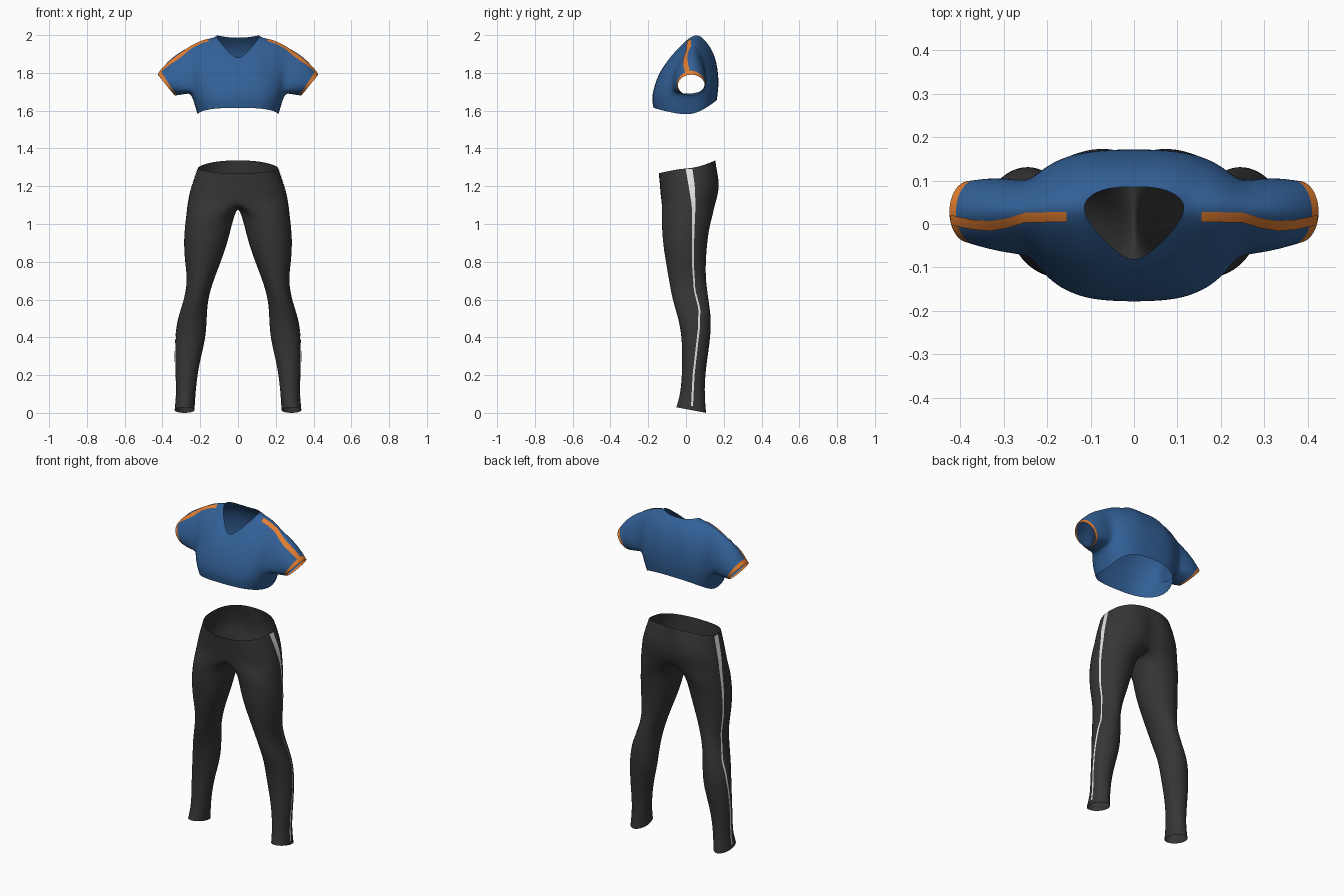
import bpy, bmesh, math
from mathutils import Vector
from mathutils.bvhtree import BVHTree

if "Cube" in bpy.data.objects:
    bpy.data.objects.remove(bpy.data.objects["Cube"])


def material(name, rgb):
    m = bpy.data.materials.new(name)
    m.diffuse_color = (*rgb, 1)
    m.use_nodes = True
    m.node_tree.nodes["Principled BSDF"].inputs["Base Color"].default_value = m.diffuse_color
    return m


BLUE = material("blue_fabric", (0.032, 0.118, 0.31))
ORANGE = material("orange_trim", (0.78, 0.21, 0.03))
BLACK = material("black_fabric", (0.036, 0.036, 0.036))
WHITE = material("white_trim", (0.75, 0.75, 0.75))


def finish(name, bm, mats, subdiv):
    """Half mesh on +x -> mirrored, smooth object."""
    bmesh.ops.remove_doubles(bm, verts=bm.verts, dist=0.0005)
    bmesh.ops.recalc_face_normals(bm, faces=bm.faces)
    for f in bm.faces:
        f.smooth = True
    me = bpy.data.meshes.new(name)
    bm.to_mesh(me)
    bm.free()
    ob = bpy.data.objects.new(name, me)
    bpy.context.collection.objects.link(ob)
    for m in mats:
        me.materials.append(m)
    mir = ob.modifiers.new("mirror", 'MIRROR')
    mir.merge_threshold = 0.001
    if subdiv:
        sub = ob.modifiers.new("smooth", 'SUBSURF')
        sub.levels = sub.render_levels = subdiv
    return ob


def bridge(bm, a, b, closed=False, mat=0):
    n = len(a)
    for i in range(n if closed else n - 1):
        j = (i + 1) % n
        f = bm.faces.new((a[i], a[j], b[j], b[i]))
        f.material_index = mat


def spow(v, p):
    return math.copysign(abs(v) ** p, v)


def half_ring(rx, yf, yb, zf, zs, zb, cy, n):
    """17 points from front centre around the +x side to back centre."""
    pts = []
    for k in range(17):
        a = math.radians((k - 8) * 11.25)
        s = spow(math.sin(a), 2 / n)
        x = 0 if k in (0, 16) else rx * math.cos(a) ** (2 / n)
        y = cy + s * ((yb - cy) if s > 0 else (cy - yf))
        z = zs + abs(s) ** 1.5 * ((zb if s > 0 else zf) - zs)
        pts.append(Vector((x, y, z)))
    return pts


def lookup(table, t):
    """Linear interpolation in (key, value...) rows with rising keys."""
    for a, b in zip(table, table[1:]):
        if t <= b[0]:
            u = max(0, (t - a[0]) / (b[0] - a[0]))
            return [p + (q - p) * u for p, q in zip(a[1:], b[1:])]
    return list(table[-1][1:])


def stripe(name, target, mat, rows, direction):
    """Thin strip laid on the target surface; rows hold ray start points."""
    bpy.context.view_layer.update()
    tree = BVHTree.FromObject(target, bpy.context.evaluated_depsgraph_get())
    d = Vector(direction)
    bm = bmesh.new()
    prev = None
    for row in rows:
        hits = [tree.ray_cast(Vector(p), d) for p in row]
        if any(h[0] is None for h in hits):
            continue
        cur = [bm.verts.new(h[0] + (h[1] if h[1].dot(d) < 0 else -h[1]) * 0.003) for h in hits]
        if prev:
            bridge(bm, prev, cur)
        prev = cur
    return finish(name, bm, [mat], 0)


# --- leggings: hips, crotch gusset and leg ---
bm = bmesh.new()
hips = [  # rx, y front, y back, z front, z side, z back
    (0.214, -0.145, 0.157, 1.268, 1.295, 1.337),
    (0.234, -0.140, 0.178, 1.22, 1.235, 1.265),
    (0.252, -0.136, 0.186, 1.17, 1.175, 1.19),
    (0.265, -0.132, 0.165, 1.12, 1.115, 1.115)]
prev = None
for i, (rx, yf, yb, zf, zs, zb) in enumerate(hips):
    pts = half_ring(rx, yf, yb, zf, zs, zb, 0.015, 2.3)
    for p in pts:  # shallow groove at the back centre
        if p.y > 0 and i:
            p.y -= 0.022 * math.exp(-(p.x / 0.045) ** 2)
    cur = [bm.verts.new(p) for p in pts]
    if prev:
        bridge(bm, prev, cur)
    prev = cur
front, back = prev[0].co, prev[-1].co
for k in range(1, 8):
    p = back.lerp(front, k / 8)
    p.z -= 0.03 * math.sin(math.pi * k / 8)
    prev.append(bm.verts.new(p))
legs = [  # z, x inner, x outer, y front, y back
    (1.05, 0.016, 0.274, -0.131, 0.143), (0.98, 0.036, 0.283, -0.128, 0.124),
    (0.9, 0.055, 0.288, -0.123, 0.113), (0.8, 0.09, 0.282, -0.108, 0.105),
    (0.7, 0.13, 0.267, -0.09, 0.105), (0.6, 0.16, 0.285, -0.073, 0.12),
    (0.5, 0.165, 0.321, -0.04, 0.134), (0.4, 0.17, 0.331, -0.023, 0.13),
    (0.3, 0.195, 0.334, -0.02, 0.115), (0.2, 0.215, 0.331, -0.022, 0.102),
    (0.1, 0.225, 0.327, -0.03, 0.098), (0.015, 0.23, 0.336, -0.052, 0.107)]
for z, xi, xo, yf, yb in legs:
    tilt = 0.015 if z < 0.05 else 0
    cur = []
    for k in range(24):
        a = math.radians((k - 8) * 15)
        cur.append(bm.verts.new(((xi + xo) / 2 + (xo - xi) / 2 * math.cos(a),
                                 (yf + yb) / 2 + (yb - yf) / 2 * math.sin(a),
                                 z - tilt * math.sin(a))))
    bridge(bm, prev, cur, True)
    prev = cur
leggings = finish("leggings", bm, [BLACK], 2)

# --- leggings side stripe ---
path = [(0.0, 0.03, 0.005), (0.2, 0.04, 0.005), (0.45, 0.068, 0.005), (0.55, 0.07, 0.005),
        (0.65, 0.045, 0.004), (0.8, 0.035, 0.005), (0.95, 0.037, 0.006),
        (1.1, 0.04, 0.01), (1.2, 0.03, 0.016), (1.3, 0.015, 0.018)]
rows = []
for i in range(64):
    z = 0.015 + 1.275 * i / 63
    y, w = lookup(path, z)
    rows.append([(1, y + w * s, z) for s in (-1, 0, 1)])
stripe("leggings_stripe", leggings, WHITE, rows, (-1, 0, 0))

# --- cropped top: body rings up to the armpit ---
bm = bmesh.new()
body = [(0.215, -0.173, 0.163, 1.615, 1.578, 1.655),
        (0.232, -0.183, 0.170, 1.67, 1.635, 1.70),
        (0.250, -0.168, 0.174, 1.73, 1.69, 1.76)]
prev = None
for r in body:
    cur = [bm.verts.new(p) for p in half_ring(*r, 0.015, 2.8)]
    if prev:
        bridge(bm, prev, cur)
    prev = cur
armpit = prev

# --- front and back panels up to the neckline and shoulder seam ---
shoulder = [(0.125, 0.04, 2.002), (0.17, 0.038, 1.995), (0.22, 0.034, 1.975), (0.272, 0.03, 1.945)]
neck_front = [(0, -0.092, 1.868), (0.045, -0.06, 1.905), (0.092, -0.015, 1.96)]
neck_back = [(0, 0.086, 1.985), (0.05, 0.085, 1.988), (0.095, 0.072, 1.995)]


def panel(base, top, ky, kz, side):
    rows = [base]
    for s in range(1, 5):
        t = s / 4
        row = []
        for i, (v, e) in enumerate(zip(base, top)):
            a, e = v.co, Vector(e)
            c = Vector(((a.x + e.x) / 2, a.y + (e.y - a.y) * ky + side * 0.03 * i / 6,
                        a.z + (e.z - a.z) * kz))
            row.append(bm.verts.new(a * (1 - t) ** 2 + c * 2 * t * (1 - t) + e * t * t))
        bridge(bm, rows[-1], row)
        rows.append(row)
    return [r[-1] for r in rows]


edge_f = panel(armpit[:7], neck_front + shoulder, 0.32, 0.6, -1)
edge_b = panel(armpit[:9:-1], neck_back + shoulder, 0.08, 0.72, 1)
bmesh.ops.weld_verts(bm, targetmap={})
# --- sleeve with a coloured hem; its ring runs over the shoulder and under the arm ---
hole = edge_f + edge_b[-2::-1] + [armpit[9], armpit[8], armpit[7]]
start = [v.co.copy() for v in hole]
prev = hole
for t in (0.33, 0.66, 0.91, 1.0):
    cur = []
    for i, p in enumerate(start):
        a = math.radians((i - 4) * 30)
        end = Vector((0.38 + 0.047 * math.cos(a), 0.028 + 0.074 * math.sin(a),
                      1.735 + 0.058 * math.cos(a)))
        q = p.lerp(end, t)
        bulge = 0.016 * math.sin(math.pi * t)
        q += Vector((0.6 * max(0, math.cos(a)), 0.5 * math.sin(a), max(0, math.cos(a)))) * bulge
        cur.append(bm.verts.new(q))
    bridge(bm, prev, cur, True, 1 if t == 1.0 else 0)
    prev = cur
top = finish("cropped_top", bm, [BLUE, ORANGE], 2)

# --- shoulder stripe ---
path = [(0.155, 0.018), (0.25, 0.016), (0.29, 0.004), (0.33, -0.003), (0.37, 0.0), (0.43, 0.012)]
rows = []
for i in range(50):
    x = 0.155 + 0.27 * i / 49
    y, = lookup(path, x)
    rows.append([(x, y + 0.011 * s, 3) for s in (-1, 0, 1)])
stripe("shoulder_stripe", top, ORANGE, rows, (0, 0, -1))
